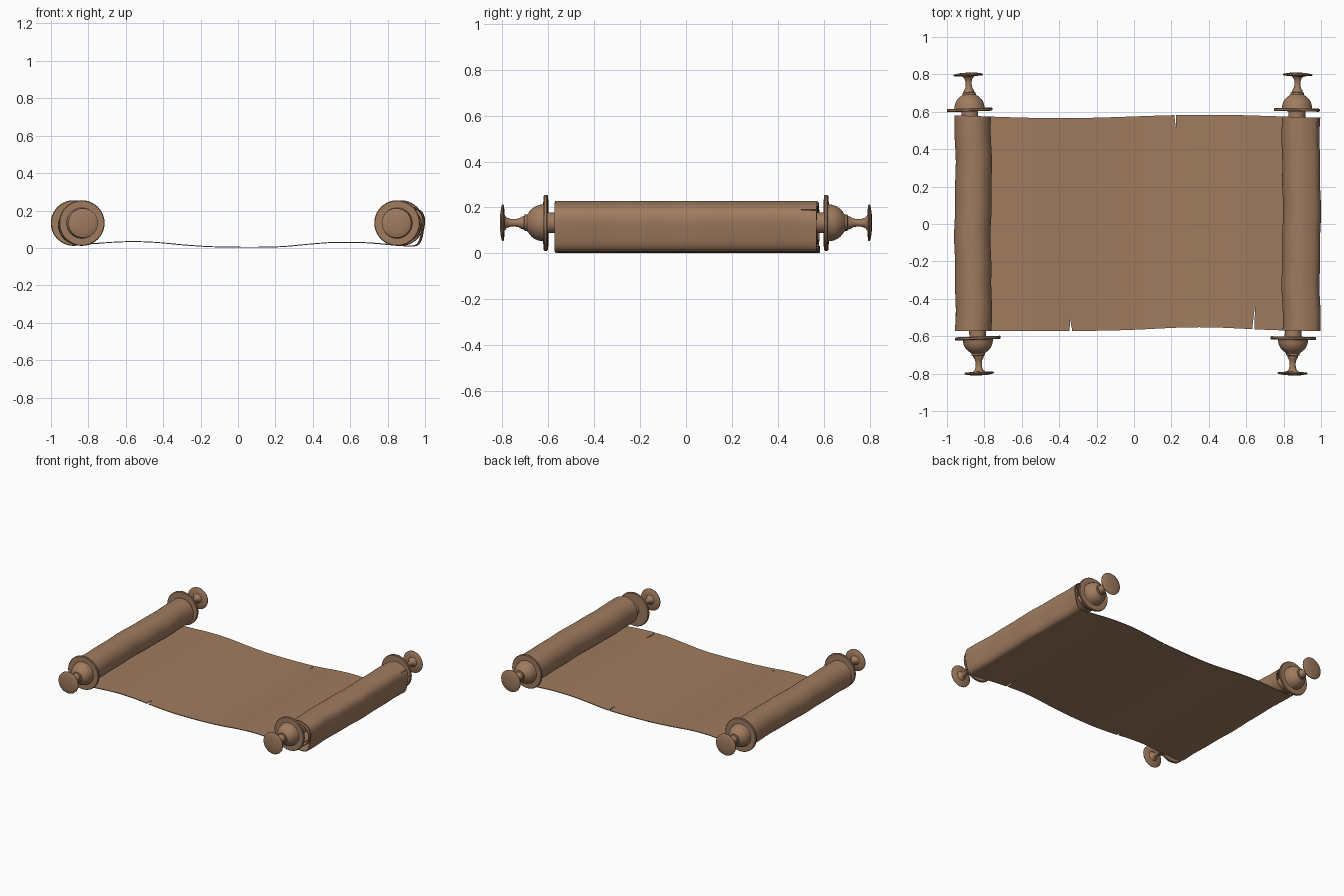
import bpy, bmesh
from math import sin, cos, pi, radians, exp
from mathutils import Vector

cube = bpy.data.objects.get("Cube")
if cube:
    bpy.data.objects.remove(cube, do_unlink=True)

# One aged brown for paper and wood
brown = bpy.data.materials.new("aged_brown")
brown.use_nodes = True
colour = (0.35, 0.2, 0.115, 1)
brown.diffuse_color = colour
shader = next(n for n in brown.node_tree.nodes if n.type == 'BSDF_PRINCIPLED')
shader.inputs["Base Color"].default_value = colour
shader.inputs["Roughness"].default_value = 0.8


def make_object(name, bm):
    bmesh.ops.recalc_face_normals(bm, faces=bm.faces[:])
    mesh = bpy.data.meshes.new(name)
    bm.to_mesh(mesh)
    bm.free()
    mesh.materials.append(brown)
    obj = bpy.data.objects.new(name, mesh)
    bpy.context.collection.objects.link(obj)
    return obj


def smooth(obj, angle=35):
    bpy.ops.object.select_all(action='DESELECT')
    obj.select_set(True)
    bpy.context.view_layer.objects.active = obj
    bpy.ops.object.shade_smooth_by_angle(angle=radians(angle))


def lathe_y(name, profile, sides=40):
    """Turn a (radius, y) profile around the y axis and cap both ends."""
    bm = bmesh.new()
    rings = []
    for r, y in profile:
        rings.append([bm.verts.new((r * cos(2 * pi * i / sides), y, r * sin(2 * pi * i / sides)))
                      for i in range(sides)])
    for a, b in zip(rings, rings[1:]):
        for i in range(sides):
            j = (i + 1) % sides
            bm.faces.new((a[i], a[j], b[j], b[i]))
    bm.faces.new(rings[0])
    bm.faces.new(rings[-1])
    return make_object(name, bm)


# Turned rods: flange, half-round knob, slim neck, end button
half = [(0.045, 0.602), (0.118, 0.602), (0.122, 0.606), (0.122, 0.615), (0.118, 0.619), (0.082, 0.619)]
half += [(0.08 * cos(a), 0.622 + 0.076 * sin(a)) for a in [radians(d) for d in range(0, 61, 10)]]
half += [(0.036, 0.692), (0.036, 0.702), (0.029, 0.705), (0.027, 0.715), (0.019, 0.728), (0.016, 0.745),
         (0.017, 0.765), (0.022, 0.78), (0.034, 0.79), (0.075, 0.793), (0.079, 0.796), (0.079, 0.8),
         (0.073, 0.803), (0.045, 0.808), (0.012, 0.81)]
profile = [(r, -y) for r, y in reversed(half)] + half
for name, x, turn in (("left_rod", 0.861, -0.017), ("right_rod", -0.857, 0.036)):
    rod = lathe_y(name, profile)
    rod.location = (x, 0, 0.133)
    rod.rotation_euler.z = turn
    smooth(rod)


def spiral(cx, cz, start, direction, r0, r1, sweep=600, step=20):
    pts = []
    for d in range(0, sweep + 1, step):
        a = radians(start + direction * d)
        r = r0 + (r1 - r0) * d / sweep
        pts.append(Vector((cx + r * cos(a), cz + r * sin(a))))
    return pts


def catmull(pts, steps):
    out = []
    for i in range(len(pts) - 1):
        p0, p1, p2, p3 = (pts[max(0, min(len(pts) - 1, i + k))] for k in (-1, 0, 1, 2))
        for s in range(steps):
            t = s / steps
            out.append(0.5 * (2 * p1 + (p2 - p0) * t + (2 * p0 - 5 * p1 + 4 * p2 - p3) * t * t
                              + (3 * p1 - p0 - 3 * p2 + p3) * t ** 3))
    return out + [pts[-1]]


# Sheet cross-section: roll, wavy open sheet, looser roll
roll_a = spiral(-0.855, 0.125, -90, -1, 0.105, 0.07)[::-1]
open_sheet = [Vector(p) for p in (
    (-0.76, 0.024), (-0.66, 0.031), (-0.55, 0.034), (-0.43, 0.029), (-0.3, 0.017), (-0.15, 0.007),
    (0, 0.004), (0.12, 0.004), (0.25, 0.008), (0.38, 0.02), (0.5, 0.029), (0.6, 0.03), (0.7, 0.027),
    (0.8, 0.019), (0.88, 0.012), (0.945, 0.012), (0.972, 0.035), (0.986, 0.09), (0.993, 0.15), (0.975, 0.195))]
roll_b = spiral(0.89, 0.126, 70, 1, 0.1, 0.07)
path = catmull(roll_a + open_sheet + roll_b, 4)

bm = bmesh.new()
rows = 28
columns = []
for x, z in path:
    back = 0.575 + 0.009 * sin(4 * x)
    front = -0.572 + 0.02 * exp(-((x - 0.35) / 0.33) ** 2)
    rolled = min(1, max(0, (abs(x) - 0.7) / 0.06))
    column = []
    for k in range(rows + 1):
        y = front + (back - front) * k / rows
        wobble = 0.003 * rolled * (sin(9 * y + x) + 0.6 * sin(23 * y))
        column.append(bm.verts.new((x + wobble, y, z)))
    columns.append(column)
for a, b in zip(columns, columns[1:]):
    for k in range(rows):
        bm.faces.new((a[k], b[k], b[k + 1], a[k + 1]))
paper = make_object("paper_sheet", bm)
solid = paper.modifiers.new("thickness", 'SOLIDIFY')
solid.thickness = 0.005
solid.offset = 0


# Edge tears, cut with thin wedges
def wedge(corners, axis, low, high):
    bm = bmesh.new()
    ends = []
    for h in (low, high):
        ends.append([bm.verts.new((u, v, h) if axis == 'z' else (h, u, v)) for u, v in corners])
    bm.faces.new(ends[0])
    bm.faces.new(ends[1])
    for i in range(3):
        j = (i + 1) % 3
        bm.faces.new((ends[0][i], ends[0][j], ends[1][j], ends[1][i]))
    cutter = make_object("tear_cutter", bm)
    cutter.hide_render = True
    mod = paper.modifiers.new("tear", 'BOOLEAN')
    mod.operation = 'DIFFERENCE'
    mod.solver = 'EXACT'
    mod.object = cutter
    return cutter


cutters = [
    wedge([(0.211, 0.62), (0.225, 0.62), (0.224, 0.512)], 'z', -0.1, 0.08),
    wedge([(-0.348, -0.62), (-0.322, -0.62), (-0.341, -0.51)], 'z', -0.1, 0.08),
    wedge([(0.628, -0.6), (0.643, -0.6), (0.647, -0.43)], 'z', -0.1, 0.08),
    wedge([(0.62, 0.184), (0.62, 0.193), (0.5, 0.19)], 'x', 0.92, 1.1),
]
bpy.context.view_layer.update()
result = bpy.data.meshes.new_from_object(paper.evaluated_get(bpy.context.evaluated_depsgraph_get()))
paper.modifiers.clear()
paper.data = result
for cutter in cutters:
    bpy.data.objects.remove(cutter, do_unlink=True)
smooth(paper, 40)
